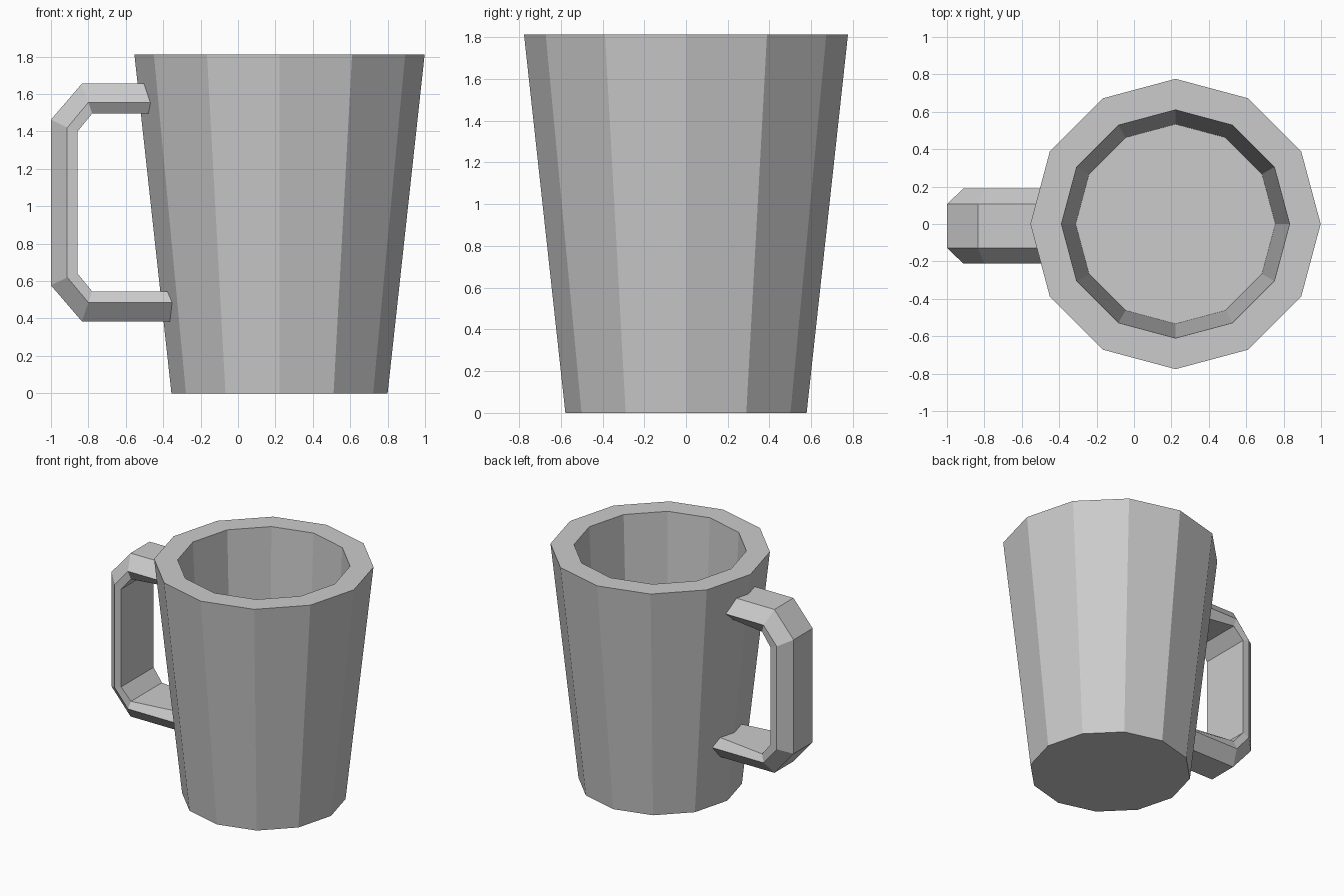
import bpy, bmesh, math

if "Cube" in bpy.data.objects:
    bpy.data.objects.remove(bpy.data.objects["Cube"])

CUP_X = 0.222
SIDES = 12


def loft(name, rings):
    """Skin a list of equal-length point rings and cap both ends."""
    bm = bmesh.new()
    loops = [[bm.verts.new(p) for p in ring] for ring in rings]
    n = len(loops[0])
    for a, b in zip(loops, loops[1:]):
        for i in range(n):
            j = (i + 1) % n
            bm.faces.new((a[i], a[j], b[j], b[i]))
    bm.faces.new(loops[0][::-1])
    bm.faces.new(loops[-1])
    bmesh.ops.recalc_face_normals(bm, faces=bm.faces)
    mesh = bpy.data.meshes.new(name)
    bm.to_mesh(mesh)
    bm.free()
    obj = bpy.data.objects.new(name, mesh)
    bpy.context.collection.objects.link(obj)
    return obj


def circle(radius, z):
    return [(CUP_X + radius * math.cos(2 * math.pi * i / SIDES),
             radius * math.sin(2 * math.pi * i / SIDES), z) for i in range(SIDES)]


# Cup: outer wall, rim, inner wall and inner floor
cup_profile = [(0.578, 0.0), (0.776, 1.812), (0.610, 1.812), (0.534, 0.17)]
loft("cup_body", [circle(r, z) for r, z in cup_profile])


# Handle: six-sided section with a bevelled outer side, swept around two corners
def section(outer, middle, inner, spread):
    """Outer, middle and inner (x, z) points; spread sets the inner side's width."""
    c = -0.011
    sides = [(outer, 0.117), (middle, 0.2), (inner, spread)]
    left = [(p[0], c - w, p[1]) for p, w in sides]
    right = [(p[0], c + w, p[1]) for p, w in reversed(sides)]
    return left + right


loft("handle", [
    section((-0.43, 1.655), (-0.43, 1.555), (-0.43, 1.495), 0.13),
    section((-0.835, 1.655), (-0.80, 1.555), (-0.78, 1.495), 0.19),
    section((-1.0, 1.463), (-0.913, 1.42), (-0.858, 1.40), 0.2),
    section((-1.0, 0.577), (-0.913, 0.62), (-0.858, 0.64), 0.2),
    section((-0.835, 0.385), (-0.80, 0.485), (-0.78, 0.545), 0.19),
    section((-0.345, 0.385), (-0.345, 0.485), (-0.345, 0.545), 0.13),
])
